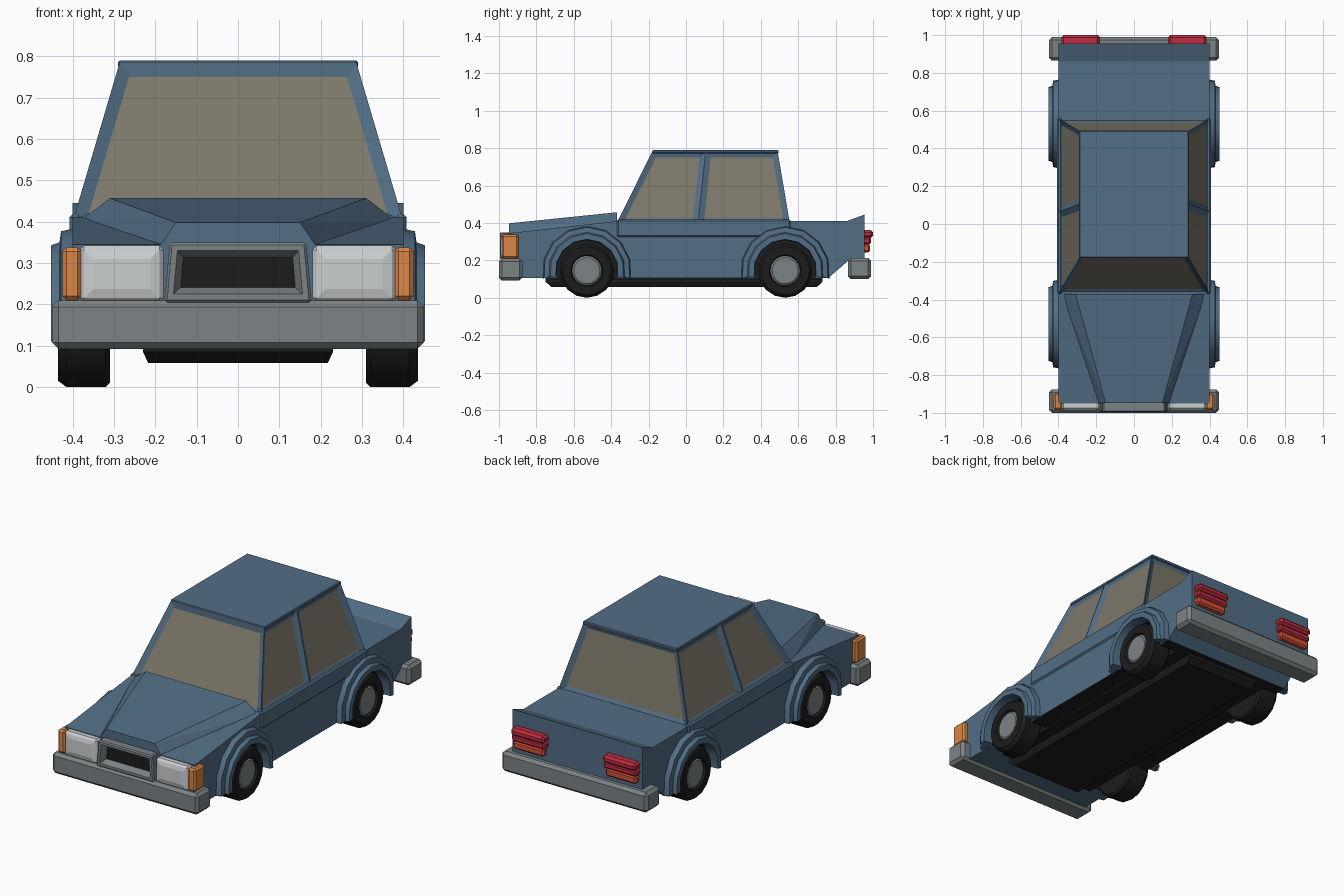
import bpy, bmesh, math
from mathutils import Vector

if "Cube" in bpy.data.objects:
    bpy.data.objects.remove(bpy.data.objects["Cube"])


def material(name, rgb):
    m = bpy.data.materials.new(name)
    m.diffuse_color = (*rgb, 1)
    m.use_nodes = True
    m.node_tree.nodes["Principled BSDF"].inputs["Base Color"].default_value = m.diffuse_color
    return m


BLUE = material("body_blue", (0.085, 0.155, 0.235))
GLASS = material("smoky_glass", (0.20, 0.185, 0.14))
GREY = material("bumper_grey", (0.20, 0.225, 0.235))
BLACK = material("rubber_black", (0.012, 0.012, 0.012))
LAMP = material("lamp_white", (0.60, 0.62, 0.63))
ORANGE = material("indicator_orange", (0.72, 0.24, 0.06))
RED = material("tail_red", (0.50, 0.025, 0.05))
CORAL = material("tail_orange_red", (0.65, 0.08, 0.035))


def finish(name, bm, mats, smooth=None):
    bmesh.ops.recalc_face_normals(bm, faces=bm.faces)
    me = bpy.data.meshes.new(name)
    bm.to_mesh(me)
    bm.free()
    for m in mats:
        me.materials.append(m)
    ob = bpy.data.objects.new(name, me)
    bpy.context.collection.objects.link(ob)
    if smooth:
        bpy.ops.object.select_all(action='DESELECT')
        ob.select_set(True)
        bpy.context.view_layer.objects.active = ob
        bpy.ops.object.shade_smooth_by_angle(angle=math.radians(smooth))
    return ob


def hull(points):
    """Convex solid around a few corner points."""
    bm = bmesh.new()
    vs = [bm.verts.new(p) for p in points]
    bmesh.ops.convex_hull(bm, input=vs)
    bmesh.ops.dissolve_limit(bm, angle_limit=0.01, verts=bm.verts, edges=bm.edges)
    bmesh.ops.recalc_face_normals(bm, faces=bm.faces)
    return bm


def bevel(bm, width):
    bmesh.ops.bevel(bm, geom=list(bm.edges), offset=width, segments=1,
                    affect='EDGES', profile=0.5)


def inset(bm, faces, width, depth, index=0):
    bmesh.ops.inset_individual(bm, faces=faces, thickness=width, depth=depth,
                               use_even_offset=True)
    for f in faces:
        f.material_index = index


def front_face(bm):
    return [min(bm.faces, key=lambda f: f.calc_center_median().y)]


def box_points(x, y, z):
    return [(a, b, c) for a in x for b in y for c in z]


def box(name, x, y, z, mat, width=0.0):
    bm = hull(box_points(x, y, z))
    if width:
        bevel(bm, width)
    return finish(name, bm, [mat])


AXLES = (-0.53, 0.53)
HUB_Z = 0.145


def arc(cy, r, a0, a1, n):
    return [(cy + r * math.cos(math.radians(a0 + (a1 - a0) * i / n)),
             HUB_Z + r * math.sin(math.radians(a0 + (a1 - a0) * i / n)))
            for i in range(n + 1)]


# Lower body: side profile with wheel openings, extruded across
profile = [(-0.95, 0.15), (-0.95, 0.345), (-0.37, 0.41), (0.86, 0.41),
           (0.955, 0.445), (0.955, 0.21), (0.87, 0.20), (0.76, 0.105)]
profile += arc(AXLES[1], 0.165, -14, 194, 10) + arc(AXLES[0], 0.165, -14, 194, 10)
profile += [(-0.92, 0.105)]
bm = bmesh.new()
face = bm.faces.new([bm.verts.new((-0.40, y, z)) for y, z in profile])
ext = bmesh.ops.extrude_face_region(bm, geom=[face])
bmesh.ops.translate(bm, vec=(0.80, 0, 0),
                    verts=[g for g in ext["geom"] if isinstance(g, bmesh.types.BMVert)])
bmesh.ops.recalc_face_normals(bm, faces=bm.faces)
for f in bm.faces:
    c = f.calc_center_median()
    if abs(f.normal.x) < 0.5 and c.z < 0.32 and abs(c.y) < 0.80:
        f.material_index = 1
finish("lower_body", bm, [BLUE, BLACK])

# Underside
box("chassis_core", (-0.30, 0.30), (-0.72, 0.72), (0.095, 0.33), BLACK)
finish("underpan", hull(box_points((-0.23, 0.23), (-0.75, 0.73), (0.085, 0.11))
                        + box_points((-0.217, 0.217), (-0.72, 0.70), (0.058, 0.085))),
       [BLACK])

# Bonnet: raised panel widening toward the windscreen
bonnet = []
for s in (-1, 1):
    bonnet += [(s * 0.15, -0.947, 0.398), (s * 0.19, -0.947, 0.34),
               (s * 0.31, -0.37, 0.457), (s * 0.385, -0.37, 0.40)]
finish("bonnet", hull(bonnet), [BLUE])

# Cabin: tapered block, sides split at the door pillar, windows inset
bm = hull(box_points((-0.40, 0.40), (-0.37, 0.555), (0.40,))
          + box_points((-0.287, 0.287), (-0.18, 0.49), (0.783,)))
bmesh.ops.bisect_plane(bm, geom=bm.verts[:] + bm.edges[:] + bm.faces[:],
                       plane_co=(0, 0.065, 0.40), plane_no=Vector((0, 0.38, -0.04)))
bm.normal_update()
inset(bm, [f for f in bm.faces if abs(f.normal.z) < 0.6], 0.03, -0.014, 1)
finish("cabin", bm, [BLUE, GLASS])
box("roof", (-0.29, 0.29), (-0.18, 0.495), (0.772, 0.79), BLUE, 0.004)

for s, side in ((-1, "left"), (1, "right")):
    # Shoulder strip along the doors
    box("shoulder_" + side, (s * 0.38, s * 0.408), (-0.37, 0.56), (0.325, 0.418), BLUE, 0.008)

    for cy, end in zip(AXLES, ("front", "rear")):
        # Stepped wheel arch flare: section swept along an arc
        bm = bmesh.new()
        section = [(0.39, 0.24), (0.428, 0.232), (0.432, 0.205),
                   (0.452, 0.198), (0.452, 0.168), (0.39, 0.163)]
        rings = []
        for x, r in section:
            rings.append([bm.verts.new((s * x, y, z)) for y, z in arc(cy, r, -10, 190, 8)])
        for a, b in zip(rings, rings[1:] + rings[:1]):
            for i in range(8):
                bm.faces.new((a[i], a[i + 1], b[i + 1], b[i]))
        for i in (0, 8):
            bm.faces.new([r[i] for r in rings])
        finish(f"arch_{end}_{side}", bm, [BLUE], 25)

        # Wheel: turned profile, tyre outside and grey hub inside
        bm = bmesh.new()
        turned = [(0.31, 0.0), (0.31, 0.135), (0.32, 0.145), (0.415, 0.145),
                  (0.435, 0.13), (0.435, 0.086), (0.422, 0.08), (0.43, 0.07), (0.43, 0.0)]
        n = 16
        rings = []
        for x, r in turned:
            if r == 0:
                rings.append([bm.verts.new((s * x, cy, HUB_Z))] * n)
            else:
                rings.append([bm.verts.new((s * x, cy + r * math.cos(math.tau * i / n),
                                            HUB_Z + r * math.sin(math.tau * i / n)))
                              for i in range(n)])
        for k, (a, b) in enumerate(zip(rings, rings[1:])):
            for i in range(n):
                j = (i + 1) % n
                f = bm.faces.new(list(dict.fromkeys((a[i], a[j], b[j], b[i]))))
                f.material_index = 1 if k >= 6 else 0
        finish(f"wheel_{end}_{side}", bm, [BLACK, GREY], 30)

    # Headlamp with recessed lens, and wrap-around indicator
    bm = hull(box_points((s * 0.18, s * 0.382), (-0.985, -0.93), (0.205, 0.342)))
    bevel(bm, 0.01)
    bm.normal_update()
    inset(bm, front_face(bm), 0.022, 0.006)
    finish("headlamp_" + side, bm, [LAMP])
    box("indicator_" + side, (s * 0.378, s * 0.425), (-0.985, -0.895), (0.21, 0.338), ORANGE, 0.01)

    # Tail lamp: red top over an orange-red strip
    box("tail_lamp_top_" + side, (s * 0.18, s * 0.385), (0.94, 1.0), (0.32, 0.362), RED, 0.012)
    box("tail_lamp_mid_" + side, (s * 0.18, s * 0.385), (0.94, 0.99), (0.285, 0.324), RED, 0.01)
    box("tail_lamp_low_" + side, (s * 0.19, s * 0.38), (0.94, 0.985), (0.242, 0.288), CORAL, 0.01)

# Grille: grey frame with a deep dark opening
bm = hull([(s * x, y, z) for s in (-1, 1) for y in (-0.995, -0.92)
           for x, z in ((0.165, 0.35), (0.178, 0.205))])
bevel(bm, 0.006)
bm.normal_update()
mouth = front_face(bm)
inset(bm, mouth, 0.014, 0.0)
inset(bm, mouth, 0.016, -0.035, 1)
finish("grille", bm, [GREY, BLACK])

# Bumpers
box("front_bumper", (-0.45, 0.45), (-1.0, -0.875), (0.092, 0.21), GREY, 0.016)
box("rear_bumper", (-0.45, 0.45), (0.865, 0.99), (0.10, 0.212), GREY, 0.016)
